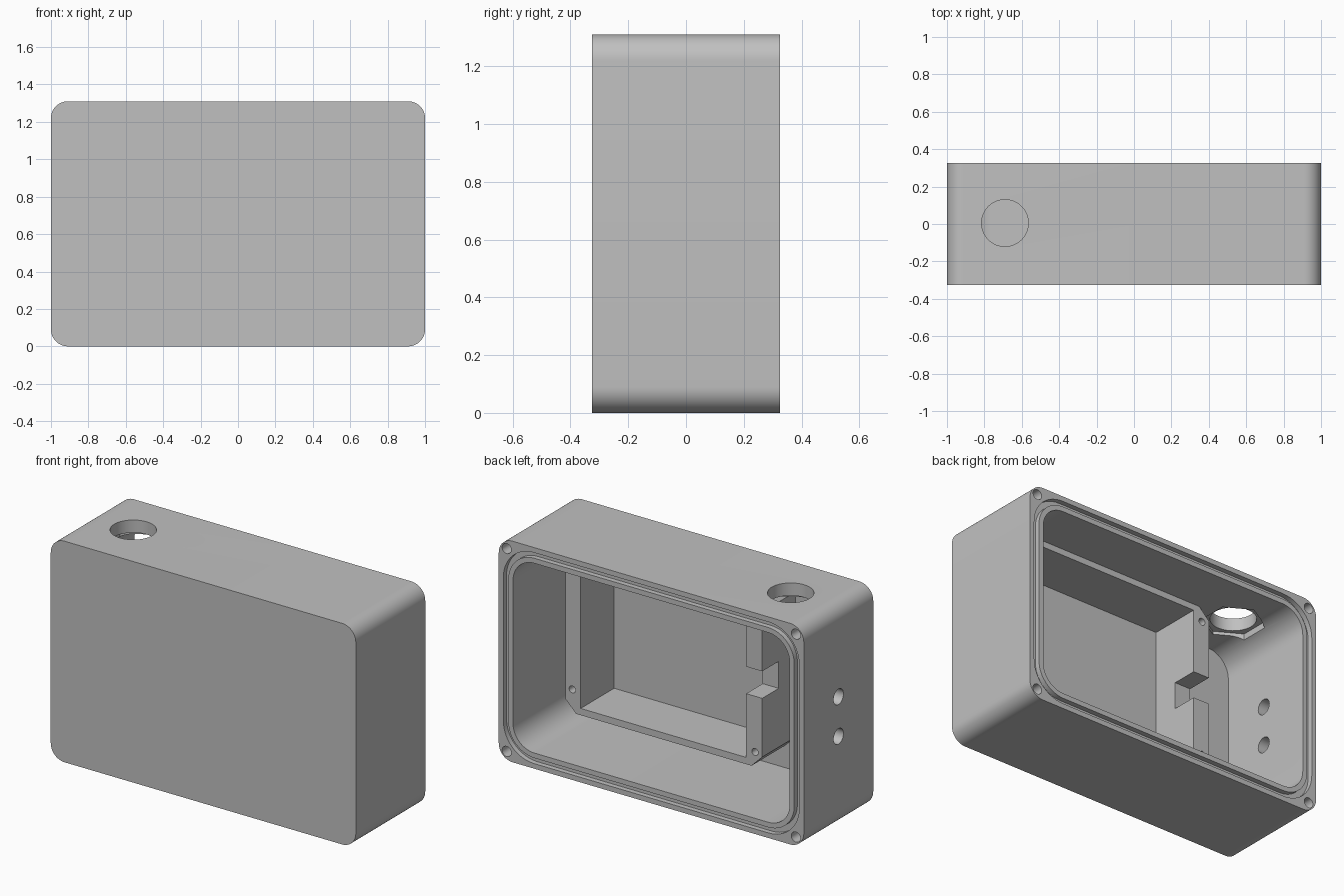
import bpy, bmesh, math
from mathutils import Vector

cube = bpy.data.objects.get("Cube")
if cube:
    bpy.data.objects.remove(cube, do_unlink=True)

HEIGHT, BACK = 1.31, 0.325
FLOOR, FRAME = -0.295, 0.015      # cavity floor and compartment rim, along y

grey = bpy.data.materials.new("housing grey")
grey.use_nodes = True
grey.diffuse_color = (0.53, 0.53, 0.53, 1)
grey.node_tree.nodes["Principled BSDF"].inputs["Base Color"].default_value = grey.diffuse_color


def prism(name, start, offset):
    """Solid made by sweeping a flat outline along an offset."""
    bm = bmesh.new()
    face = bm.faces.new([bm.verts.new(p) for p in start])
    swept = bmesh.ops.extrude_face_region(bm, geom=[face])["geom"]
    moved = [v for v in swept if isinstance(v, bmesh.types.BMVert)]
    bmesh.ops.translate(bm, verts=moved, vec=offset)
    bmesh.ops.recalc_face_normals(bm, faces=bm.faces)
    mesh = bpy.data.meshes.new(name)
    bm.to_mesh(mesh)
    bm.free()
    mesh.materials.append(grey)
    ob = bpy.data.objects.new(name, mesh)
    bpy.context.collection.objects.link(ob)
    return ob


def rounded(name, inset, radius, y0, y1, steps=12):
    """Rounded rectangle slab, inset from the outer outline."""
    pts = []
    for k, (sx, sz) in enumerate(((1, 1), (-1, 1), (-1, -1), (1, -1))):
        cx = sx * (1 - inset - radius)
        cz = HEIGHT / 2 + sz * (HEIGHT / 2 - inset - radius)
        for i in range(steps + 1):
            a = math.pi / 2 * (k + i / steps)
            pts.append((cx + radius * math.cos(a), y0, cz + radius * math.sin(a)))
    return prism(name, pts, (0, y1 - y0, 0))


def box(name, x, y, z):
    pts = [(x[0], y[0], z[0]), (x[1], y[0], z[0]), (x[1], y[0], z[1]), (x[0], y[0], z[1])]
    return prism(name, pts, (0, y[1] - y[0], 0))


def rod(name, centre, radius, offset, sides=32):
    """Round or polygonal rod starting at a centre and running along offset."""
    axis = Vector(offset).normalized()
    u = Vector((0, 1, 0)) if abs(axis.y) < 0.5 else Vector((1, 0, 0))
    v = axis.cross(u)
    pts = []
    for i in range(sides):
        a = math.tau * i / sides
        pts.append(Vector(centre) + radius * (u * math.cos(a) + v * math.sin(a)))
    return prism(name, pts, offset)


def combine(target, tool, operation="DIFFERENCE"):
    mod = target.modifiers.new(operation.lower(), "BOOLEAN")
    mod.operation, mod.solver, mod.object = operation, "EXACT", tool
    bpy.context.view_layer.objects.active = target
    bpy.ops.object.modifier_apply(modifier=mod.name)
    bpy.data.objects.remove(tool, do_unlink=True)


# Outer shell, hollow and open at the back
housing = rounded("housing", 0, 0.09, -BACK, BACK)
combine(housing, rounded("cavity", 0.093, 0.14, FLOOR, BACK + 0.1))

# Seal groove around the opening
groove = rounded("groove", 0.03, 0.2, BACK - 0.03, BACK + 0.1)
combine(groove, rounded("groove_core", 0.063, 0.17, BACK - 0.1, BACK + 0.2))
combine(housing, groove)

# Inner compartment with chamfered corners
x0, x1, z0, z1, c = -0.51, 0.78, 0.222, 1.222, 0.07
outline = [(x0 + c, z0), (x1 - c, z0), (x1, z0 + c), (x1, z1 - c),
           (x1 - c, z1), (x0 + c, z1), (x0, z1 - c), (x0, z0 + c)]
combine(housing, prism("compartment", [(x, FLOOR - 0.01, z) for x, z in outline],
                       (0, FRAME - FLOOR + 0.01, 0)), "UNION")
combine(housing, box("pocket", (-0.405, 0.68), (FLOOR - 0.003, 0.1), (0.262, 1.18)))
combine(housing, box("cable_notch", (-0.6, -0.3), (-0.14, 0.1), (0.64, 0.8)))

# Screw holes in the compartment frame
for x, z in ((0.735, 0.36), (-0.463, 0.31), (0.735, 1.13), (-0.463, 1.13)):
    combine(housing, rod("frame_screw_hole", (x, FRAME + 0.1, z), 0.021, (0, -0.25, 0), 20))

# Screw holes in the four back corners
for x in (-0.948, 0.948):
    for z in (0.054, HEIGHT - 0.054):
        combine(housing, rod("lid_screw_hole", (x, BACK + 0.1, z), 0.03, (0, -0.35, 0), 24))

# Top port with hexagonal nut recess beneath
combine(housing, rod("top_port", (-0.69, 0.005, 1.1), 0.125, (0, 0, 0.4), 48))
combine(housing, rod("nut_recess", (-0.69, 0.005, 1.1), 0.17, (0, 0, 0.135), 6))

# Two cable holes in the side
for z in (0.54, 0.775):
    combine(housing, rod("side_hole", (-1.1, 0, z), 0.046, (0.3, 0, 0)))

# Smooth rounded surfaces, sharp edges elsewhere
bpy.ops.object.select_all(action="DESELECT")
housing.select_set(True)
bpy.context.view_layer.objects.active = housing
bpy.ops.object.shade_smooth_by_angle(angle=math.radians(30))
